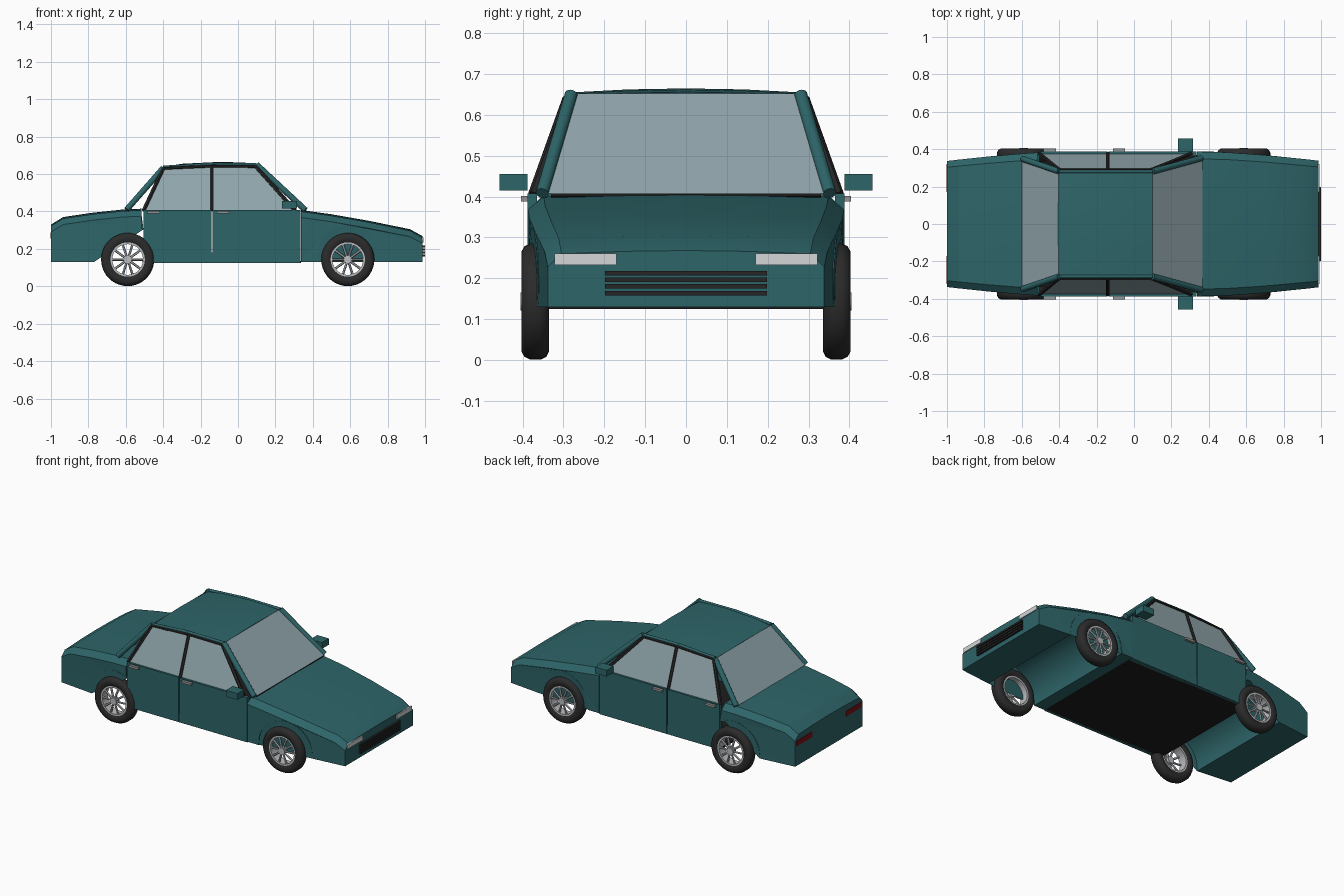
import bpy, bmesh, math
from mathutils import Vector

cube = bpy.data.objects.get("Cube")
if cube:
    bpy.data.objects.remove(cube, do_unlink=True)


def material(name, rgb, alpha=1.0):
    m = bpy.data.materials.new(name)
    m.use_nodes = True
    m.diffuse_color = (*rgb, alpha)
    node = m.node_tree.nodes["Principled BSDF"]
    node.inputs["Base Color"].default_value = (*rgb, 1)
    node.inputs["Alpha"].default_value = alpha
    node.inputs["Roughness"].default_value = 0.6
    return m


PAINT = material("teal paint", (0.027, 0.13, 0.14))
GLASS = material("tinted glass", (0.28, 0.38, 0.41), 0.6)
TRIM = material("black trim", (0.02, 0.019, 0.019))
RUBBER = material("tyre rubber", (0.024, 0.024, 0.024))
FLOOR = material("dark floor", (0.012, 0.012, 0.012))
METAL = material("silver metal", (0.5, 0.51, 0.53))
LAMP = material("headlight white", (0.66, 0.67, 0.69))
RED = material("tail light red", (0.2, 0.006, 0.008))
HANDLE = material("handle grey", (0.3, 0.3, 0.31))


def finish(name, bm, mat, smooth=None):
    bmesh.ops.recalc_face_normals(bm, faces=bm.faces)
    me = bpy.data.meshes.new(name)
    bm.to_mesh(me)
    bm.free()
    me.materials.append(mat)
    ob = bpy.data.objects.new(name, me)
    bpy.context.collection.objects.link(ob)
    if smooth:
        bpy.ops.object.select_all(action='DESELECT')
        bpy.context.view_layer.objects.active = ob
        ob.select_set(True)
        bpy.ops.object.shade_smooth_by_angle(angle=math.radians(smooth))
    return ob


def box(name, x, y, z, mat):
    bm = bmesh.new()
    bmesh.ops.create_cube(bm, size=1)
    for v in bm.verts:
        v.co = [(a + b) / 2 + c * (b - a) for (a, b), c in zip((x, y, z), v.co)]
    return finish(name, bm, mat)


def add_bar(bm, p, q, r, sides):
    p, q = Vector(p), Vector(q)
    made = bmesh.ops.create_cone(bm, cap_ends=True, segments=sides, radius1=r,
                                 radius2=r, depth=(q - p).length)["verts"]
    rot = (q - p).to_track_quat('Z', 'Y')
    for v in made:
        v.co = rot @ v.co + (p + q) / 2


def bar(name, p, q, r, mat, sides=12):
    bm = bmesh.new()
    add_bar(bm, p, q, r, sides)
    return finish(name, bm, mat, 40)


def panel(name, corners, mat):
    bm = bmesh.new()
    bm.faces.new([bm.verts.new(c) for c in corners])
    return finish(name, bm, mat)


def bridge(bm, rings, closed=False):
    pairs = list(zip(rings, rings[1:] + rings[:1]))
    for a, b in pairs if closed else pairs[:-1]:
        for i in range(len(a)):
            j = (i + 1) % len(a)
            bm.faces.new((a[i], a[j], b[j], b[i]))


def half_width(x):
    return 0.387 - 0.05 * max(0, (abs(x) - 0.4) / 0.6) ** 1.4


def arch(cx, start, end, r=0.18, steps=14):
    angles = [math.radians(start + (end - start) * i / steps) for i in range(steps + 1)]
    return [(cx + r * math.cos(a), 0.145 + r * math.sin(a)) for a in angles]


def body_section(name, top, under):
    """Side profile carried across the car, with dropped shoulders."""
    bm = bmesh.new()
    rings = []
    for f, drop in ((-1, .04), (-.9, .008), (-.45, .002), (0, 0), (.45, .002), (.9, .008), (1, .04)):
        pts = [(x, z - drop) for x, z in top] + under
        rings.append([bm.verts.new((x, f * half_width(x), z)) for x, z in pts])
    bridge(bm, rings)
    caps = [bm.faces.new(rings[0]), bm.faces.new(rings[-1])]
    bmesh.ops.triangulate(bm, faces=caps)
    return finish(name, bm, PAINT, 20)


# Nose and tail, each with a wheel arch cut right across
body_section("front_body",
             [(0.336, 0.408), (0.50, 0.385), (0.70, 0.35), (0.92, 0.305), (0.987, 0.268)],
             [(0.987, 0.13), (0.775, 0.13)] + arch(0.595, 0, 180) + [(0.415, 0.13), (0.336, 0.13)])
body_section("rear_body",
             [(-0.515, 0.415), (-0.62, 0.41), (-0.78, 0.393), (-0.935, 0.37), (-1.0, 0.33)][::-1],
             [(-0.515, 0.30)] + arch(-0.59, 62, 180) + [(-0.77, 0.13), (-1.0, 0.13)])

# Floor of the cabin
box("floor", (-0.51, 0.336), (-0.37, 0.37), (0.125, 0.135), FLOOR)

# Roof panel with a gentle crown
bm = bmesh.new()
rings = []
for f in (-1, -0.5, 0, 0.5, 1):
    line = [(-0.405, 0.637), (-0.3, 0.655), (-0.1, 0.665), (0.02, 0.662), (0.1, 0.656)]
    crown = -0.01 * f * f
    pts = [(x, z + crown) for x, z in line] + [(x, z + crown - 0.014) for x, z in line[::-1]]
    rings.append([bm.verts.new((x, f * 0.285, z)) for x, z in pts])
bridge(bm, rings)
bm.faces.new(rings[0])
bm.faces.new(rings[-1])
finish("roof", bm, PAINT, 30)

# Front and rear screens
panel("windshield", [(0.365, -0.34, 0.408), (0.365, 0.34, 0.408),
                     (0.1, 0.268, 0.652), (0.1, -0.268, 0.652)], GLASS)
panel("rear_window", [(-0.6, -0.335, 0.41), (-0.6, 0.335, 0.41),
                      (-0.405, 0.268, 0.635), (-0.405, -0.268, 0.635)], GLASS)
bar("windshield_trim", (0.36, -0.33, 0.404), (0.36, 0.33, 0.404), 0.006, TRIM, 6)

for s, side in ((1, "left"), (-1, "right")):
    # Doors, handles and mirror
    for part, x0, x1, hx in (("rear", -0.505, -0.143, -0.45), ("front", -0.136, 0.335, -0.08)):
        box(f"{side}_{part}_door", (x0, x1), sorted((s * 0.365, s * 0.388)), (0.126, 0.408), PAINT)
        box(f"{side}_{part}_handle", (hx - 0.033, hx + 0.033),
            sorted((s * 0.386, s * 0.404)), (0.388, 0.402), HANDLE)
    box(f"{side}_sill", (-0.505, 0.335), sorted((s * 0.36, s * 0.386)), (0.125, 0.18), PAINT)
    box(f"{side}_mirror", (0.235, 0.315), sorted((s * 0.388, s * 0.457)), (0.415, 0.455), PAINT)

    # Side windows: lower and upper points of each frame post
    low = [(x, s * 0.376, 0.405) for x in (-0.505, -0.14, 0.305)]
    high = [(x, s * 0.291, z) for x, z in ((-0.4, 0.63), (-0.14, 0.642), (0.095, 0.64))]
    for i, part in enumerate(("rear", "front")):
        panel(f"{side}_{part}_window", [low[i], low[i + 1], high[i + 1], high[i]], GLASS)
        bar(f"{side}_{part}_window_top_trim", high[i], high[i + 1], 0.008, TRIM, 6)
    for i, part in enumerate(("rear", "middle", "front")):
        bar(f"{side}_{part}_window_post", low[i], high[i], 0.011, TRIM, 6)

    # Painted pillars and roof rail
    bar(f"{side}_front_pillar", (0.36, s * 0.352, 0.408), (0.1, s * 0.281, 0.65), 0.016, PAINT)
    bar(f"{side}_rear_pillar", (-0.595, s * 0.348, 0.41), (-0.4, s * 0.281, 0.632), 0.016, PAINT)
    bar(f"{side}_roof_rail", (-0.4, s * 0.281, 0.636), (-0.15, s * 0.281, 0.652), 0.009, PAINT)
    bar(f"{side}_front_roof_rail", (-0.15, s * 0.281, 0.652), (0.1, s * 0.281, 0.65), 0.009, PAINT)

    # Lamps
    lamp_y = sorted((s * 0.17, s * 0.322))
    box(f"{side}_headlight", (0.984, 0.993), lamp_y, (0.233, 0.261), LAMP)
    box(f"{side}_tail_light", (-1.0, -0.994), lamp_y, (0.255, 0.288), RED)
    bpy.data.objects[f"{side}_tail_light"].location.x = -0.003

# Grille slats
for i in range(4):
    z = 0.164 + i * 0.0163
    box(f"grille_slat_{i + 1}", (0.98, 1.0), (-0.198, 0.198), (z - 0.0055, z + 0.0055), TRIM)


def lathe(name, profile, mat, steps=40):
    """Closed radius/width section spun about the axle."""
    bm = bmesh.new()
    rings = []
    for i in range(steps):
        a = math.tau * i / steps
        rings.append([bm.verts.new((r * math.cos(a), y, r * math.sin(a))) for r, y in profile])
    bridge(bm, rings, closed=True)
    return finish(name, bm, mat, 40)


# Wheels: rounded tyre, open rim, ten spokes and a hub
tyre_section = [(0.09, -0.026), (0.105, -0.034), (0.122, -0.034), (0.135, -0.027), (0.142, -0.013)]
tyre_section += [(r, -y) for r, y in tyre_section[::-1]]
rim_section = [(0.082, -0.028), (0.092, -0.028), (0.092, 0.028), (0.082, 0.028)]
for x, end in ((0.587, "front"), (-0.59, "rear")):
    for s, side in ((1, "left"), (-1, "right")):
        tag = f"{side}_{end}"
        parts = [lathe(tag + "_tyre", tyre_section, RUBBER),
                 lathe(tag + "_rim", rim_section, METAL)]
        bm = bmesh.new()
        for i in range(10):
            a = math.tau * i / 10
            d = Vector((math.cos(a), 0, math.sin(a)))
            add_bar(bm, d * 0.015 + Vector((0, s * 0.026, 0)),
                    d * 0.086 + Vector((0, s * 0.02, 0)), 0.0065, 6)
        add_bar(bm, (0, s * 0.005, 0), (0, s * 0.036, 0), 0.022, 16)
        parts.append(finish(tag + "_spokes", bm, METAL, 40))
        for ob in parts:
            ob.location = (x, s * 0.369, 0.143)
